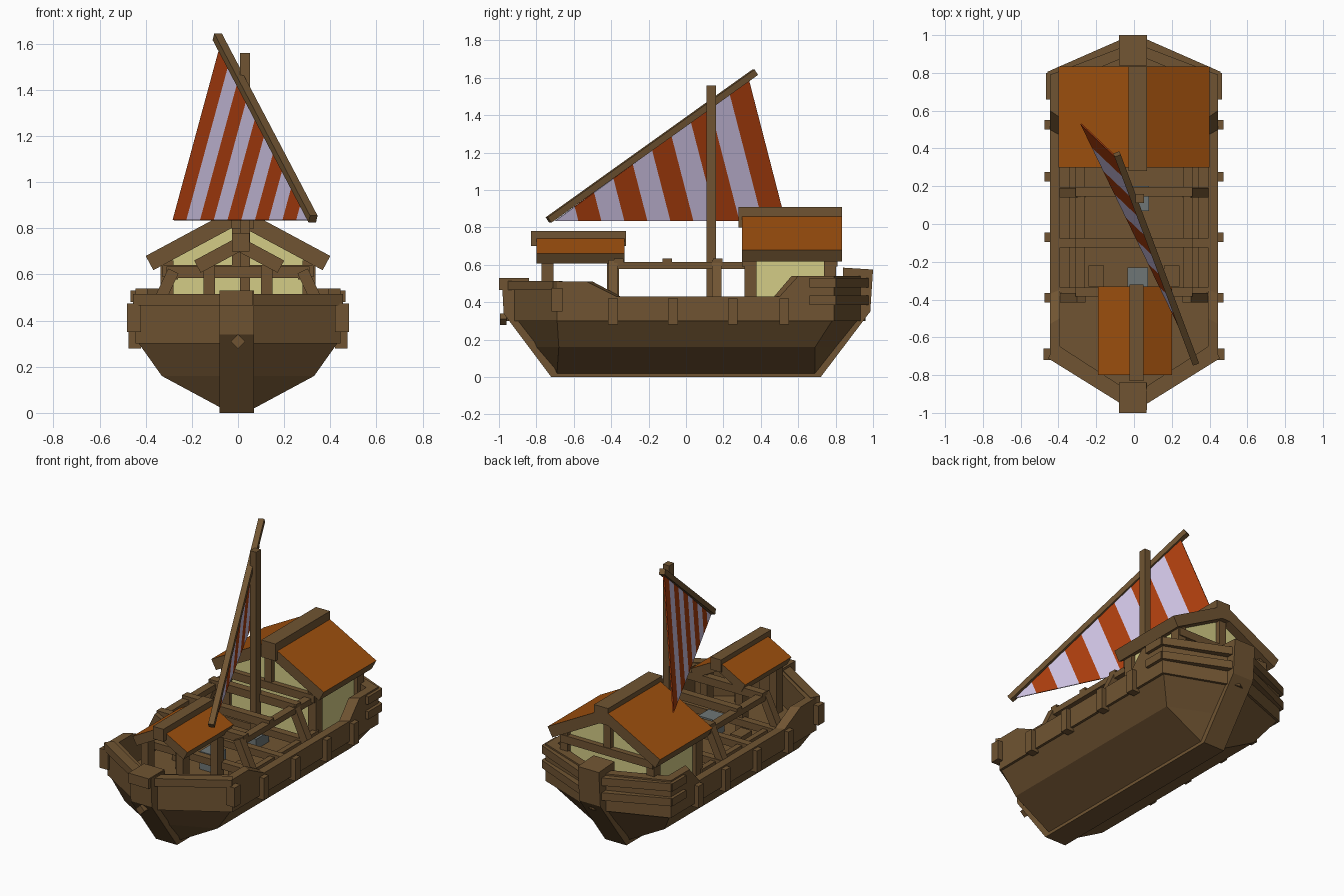
import bpy, bmesh, math
from mathutils import Vector

if "Cube" in bpy.data.objects:
    bpy.data.objects.remove(bpy.data.objects["Cube"])


def material(name, r, g, b):
    m = bpy.data.materials.new(name)
    lin = [((c / 255 + 0.055) / 1.055) ** 2.4 if c > 10 else c / 255 / 12.92 for c in (r, g, b)]
    m.diffuse_color = (*lin, 1)
    m.use_nodes = True
    m.node_tree.nodes["Principled BSDF"].inputs["Base Color"].default_value = m.diffuse_color
    return m


WOOD = material("brown timber", 112, 84, 50)
ROOF = material("orange roof", 158, 80, 14)
WALL = material("cream wall", 212, 204, 134)
RED = material("red stripe", 172, 62, 14)
WHITE = material("pale stripe", 206, 194, 226)
GREY = material("grey chest", 110, 118, 118)


def mesh(name, verts, faces, *mats):
    me = bpy.data.meshes.new(name)
    me.from_pydata(verts, [], faces)
    bm = bmesh.new()
    bm.from_mesh(me)
    bmesh.ops.recalc_face_normals(bm, faces=bm.faces)
    bm.to_mesh(me)
    bm.free()
    ob = bpy.data.objects.new(name, me)
    bpy.context.collection.objects.link(ob)
    for m in mats:
        me.materials.append(m)
    return ob


def bridge(rings, caps=True, loop=False):
    """Faces joining equal vertex rings."""
    n, k = len(rings[0]), len(rings)
    faces = []
    for r in range(k if loop else k - 1):
        s = (r + 1) % k
        faces += [(r * n + i, r * n + (i + 1) % n, s * n + (i + 1) % n, s * n + i) for i in range(n)]
    if caps:
        faces += [tuple(range(n)), tuple(range((k - 1) * n, k * n))]
    return [v for r in rings for v in r], faces


def box(name, x0, x1, y0, y1, z0, z1, mat=WOOD):
    ring = lambda z: [(x0, y0, z), (x1, y0, z), (x1, y1, z), (x0, y1, z)]
    return mesh(name, *bridge([ring(z0), ring(z1)]), mat)


def beam(name, a, b, w, h, mat=WOOD):
    a, b = Vector(a), Vector(b)
    q = (b - a).to_track_quat('Y', 'Z')
    ring = lambda p: [p + q @ Vector((sx * w / 2, 0, sz * h / 2))
                      for sx, sz in ((-1, -1), (1, -1), (1, 1), (-1, 1))]
    return mesh(name, *bridge([ring(a), ring(b)]), mat)


def prism_y(name, prof, y0, y1, *mats):
    return mesh(name, *bridge([[(x, y, z) for x, z in prof] for y in (y0, y1)]), *mats)


# Hull: stacked six-sided outlines, top one closes as the deck
def outline(z, w, yf, yb, tf, tb):
    return [(0, tf, z), (w, yf, z), (w, yb, z), (0, tb, z), (-w, yb, z), (-w, yf, z)]


mesh("hull", *bridge([outline(.02, .07, -.69, .69, -.71, .71),
                      outline(.16, .33, -.68, .69, -.83, .83),
                      outline(.315, .44, -.69, .79, -.95, .955)]), WOOD)

# Bulwark with raised bow and stern
half = [(.445, -.69, .51), (.445, -.53, .51), (.445, -.37, .43), (.445, .50, .43),
        (.445, .60, .54), (.445, .79, .54)]
line = [(0, -.96, .51)] + half + [(0, .96, .54)] + [(-x, y, z) for x, y, z in reversed(half)]
mesh("bulwark", *bridge([[(x, y, .30) for x, y, z in line], line,
                         [(x * .88, y * .94, z) for x, y, z in line],
                         [(x * .88, y * .94, .30) for x, y, z in line]], False, True), WOOD)

# Keel with stem and sternpost
keel = [(-.84, .52), (-.985, .53), (-.975, .34), (-.72, 0), (.72, 0), (.985, .35),
        (1, .575), (.84, .585), (.84, .28), (-.84, .28)]
mesh("keel", *bridge([[(x, y, z) for y, z in keel] for x in (-.08, .07)]), WOOD)
box("stem_cap", -.08, .065, -1, -.84, .465, .53)
stud = box("stem_stud", -.022, .022, -.995, -.96, -.022, .022)
stud.location.z = .31
stud.rotation_euler.y = math.pi / 4

for s, side in ((1, "right"), (-1, "left")):
    # Hull side blocks
    for y in (-.39, -.07, .25, .525):
        box(side + "_fender", s * .42, s * .475, y - .026, y + .026, .28, .42)
    beam(side + "_bow_fender", (s * .45, -.69, .35), (s * .45, -.69, .475), .06, .06)
    # Bow rail and stern bands
    beam(side + "_bow_rail", (s * .44, -.685, .49), (s * .03, -.94, .49), .06, .05)
    for z in (.41, .505):
        beam(side + "_stern_band", (s * .45, .785, z), (s * .04, .965, z), .045, .05)
        box(side + "_stern_band_side", s * .43, s * .465, .66, .80, z - .025, z + .025)
    # Midship frame
    box(side + "_upper_rail", s * .26, s * .31, -.38, .33, .578, .615)
    for y in (-.39, .165):
        beam(side + "_slanted_post", (s * .40, y, .36), (s * .28, y, .615), .05, .05)
    box(side + "_inner_rail", s * .31, s * .345, -.36, .33, .37, .41)
    # Shelter and cabin posts
    for y in (-.74, -.39):
        box(side + "_shelter_post", s * .10, s * .15, y - .032, y + .032, .30, .64)
    for y in (.345, .77):
        box(side + "_cabin_post", s * .28, s * .335, y - .033, y + .033, .30, .66)
    box(side + "_bench", s * .16, s * .24, -.33, -.22, .30, .38)

for y in (-.36, -.10, .17):
    box("upper_beam", -.31, .31, y - .025, y + .025, .585, .635)
    box("thwart", -.42, .42, y - .024, y + .024, .38, .425)

# Cabin
prism_y("cabin_walls", [(-.31, .30), (.31, .30), (.31, .655), (0, .83), (-.31, .655)], .335, .775, WALL)
for y in (.325, .785):
    box("gable_beam", -.33, .33, y - .025, y + .025, .59, .64)
    box("gable_post", -.025, .025, y - .02, y + .02, .62, .82)


# Gabled roofs: timber slab with orange upper faces, plus a ridge beam
def roof(name, xc, w, ridge, eave, t, y0, y1):
    dx, dz = Vector((eave - ridge, -w)).normalized() * t
    dv = math.hypot(dx, dz) ** 2 / abs(dz)
    prof = [(xc, ridge), (xc + w, eave), (xc + w + dx, eave + dz), (xc, ridge - dv),
            (xc - w - dx, eave + dz), (xc - w, eave)]
    ob = prism_y(name, prof, y0, y1, WOOD, ROOF)
    for p in ob.data.polygons:
        p.material_index = int(p.normal.z > .5)


roof("cabin_roof", 0, .40, .895, .68, .07, .30, .835)
box("cabin_ridge", -.03, .07, .28, .835, .80, .91)
roof("shelter_roof", .005, .195, .765, .66, .06, -.80, -.33)
box("shelter_ridge", -.025, .05, -.83, -.32, .70, .78)

# Mast, yard and chests
box("mast", .008, .052, .11, .16, .30, 1.56)
beam("yard", (.325, -.735, .84), (-.09, .37, 1.63), .035, .035)
box("front_chest", -.035, .075, -.34, -.23, .30, .43, GREY)
box("mast_step", -.01, .08, .07, .20, .30, .38, GREY)

# Striped sail: bands parallel to the rear edge
tip, top, tail = Vector((.315, -.70, .835)), Vector((-.075, .335, 1.59)), Vector((-.28, .53, .835))
verts, faces, N = [], [], 10
for i in range(N + 1):
    f = min(1, (i + .97 - .97) / N)
    verts += [tip.lerp(top, f), tip.lerp(tail, f)]
faces = [(0, 3, 2)] + [(2 * i, 2 * i + 1, 2 * i + 3, 2 * i + 2) for i in range(1, N)]
sail = mesh("sail", verts, faces, WHITE, RED)
for p in sail.data.polygons:
    p.material_index = p.index % 2
thick = sail.modifiers.new("cloth_thickness", 'SOLIDIFY')
thick.thickness = .008
thick.offset = 0
